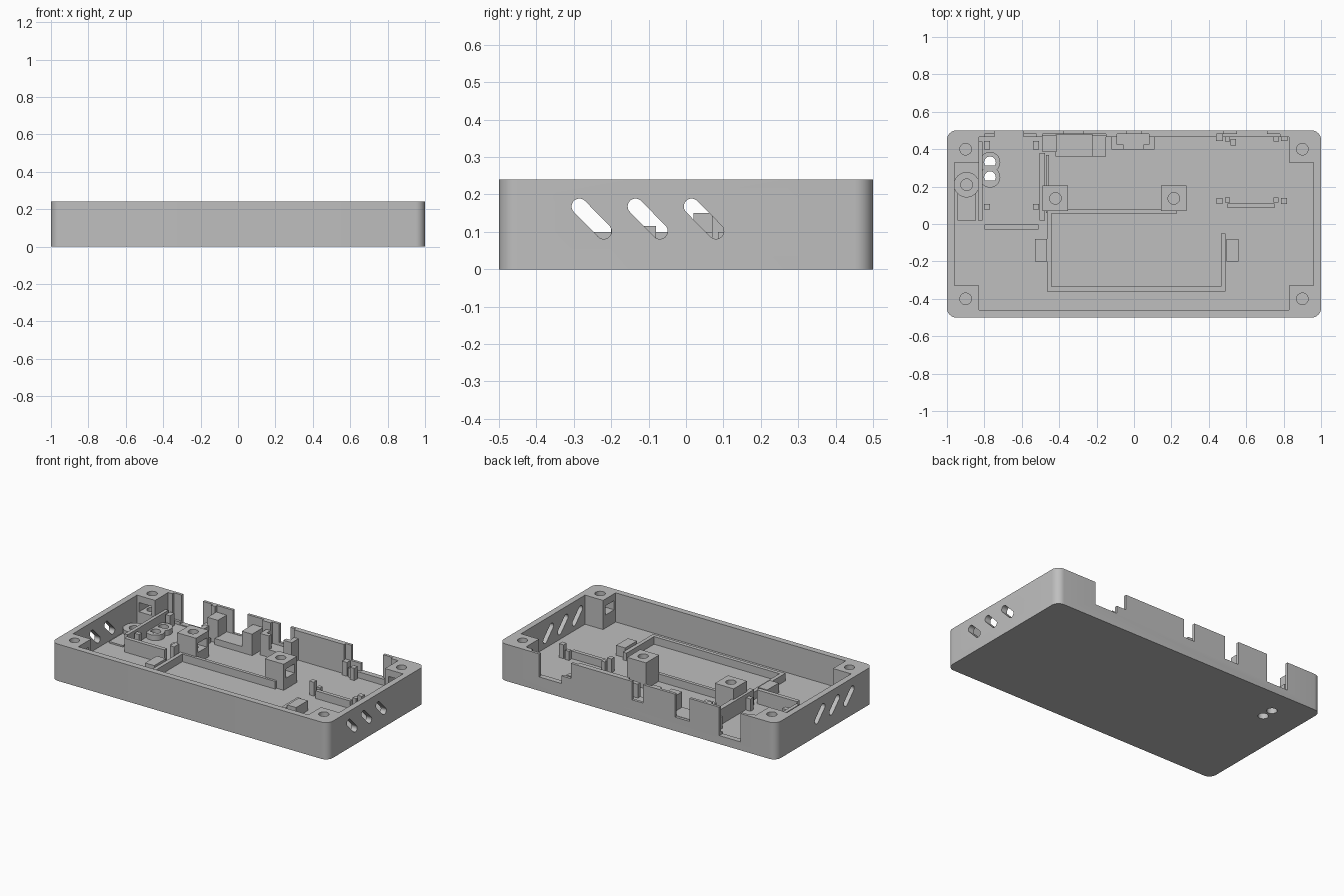
import bpy, bmesh, math
from mathutils import Matrix, Vector

if "Cube" in bpy.data.objects:
    bpy.data.objects.remove(bpy.data.objects["Cube"])

grey = bpy.data.materials.new("case grey")
grey.diffuse_color = (0.52, 0.52, 0.52, 1)
grey.use_nodes = True
grey.node_tree.nodes["Principled BSDF"].inputs["Base Color"].default_value = grey.diffuse_color
H, FLOOR = 0.24, 0.05


def finish(name, bm):
    bmesh.ops.recalc_face_normals(bm, faces=bm.faces)
    me = bpy.data.meshes.new(name)
    bm.to_mesh(me)
    bm.free()
    ob = bpy.data.objects.new(name, me)
    bpy.context.collection.objects.link(ob)
    me.materials.append(grey)
    return ob


def prism(name, pts, z0, z1):
    bm = bmesh.new()
    face = bm.faces.new([bm.verts.new((x, y, z0)) for x, y in pts])
    top = bmesh.ops.extrude_face_region(bm, geom=[face])["geom"]
    bmesh.ops.translate(bm, vec=(0, 0, z1 - z0),
                        verts=[v for v in top if isinstance(v, bmesh.types.BMVert)])
    return finish(name, bm)


def box(name, x0, x1, y0, y1, z1, z0=FLOOR - 0.01):
    return prism(name, [(x0, y0), (x1, y0), (x1, y1), (x0, y1)], z0, z1)


def disc(name, x, y, r, z0, z1, n=32):
    return prism(name, [(x + r * math.cos(2 * math.pi * i / n),
                         y + r * math.sin(2 * math.pi * i / n)) for i in range(n)], z0, z1)


def cut(ob, cutters):
    # Subtract each cutter, bake the result and drop the cutter
    for c in cutters:
        m = ob.modifiers.new("cut", "BOOLEAN")
        m.operation, m.solver, m.object = "DIFFERENCE", "EXACT", c
        dg = bpy.context.evaluated_depsgraph_get()
        me = bpy.data.meshes.new_from_object(ob.evaluated_get(dg))
        ob.modifiers.clear()
        ob.data = me
        bpy.data.objects.remove(c)
    return ob


def smooth(ob):
    bpy.ops.object.select_all(action="DESELECT")
    ob.select_set(True)
    bpy.context.view_layer.objects.active = ob
    bpy.ops.object.shade_smooth_by_angle(angle=math.radians(30))


def wall_slot(y):
    # Slanted vent slot running through both end walls
    a, b, r = Vector((y, 0.168)), Vector((y + 0.065, 0.102)), 0.021
    ang = math.atan2(b.y - a.y, b.x - a.x)
    pts = []
    for c, start in ((b, ang - math.pi / 2), (a, ang + math.pi / 2)):
        for i in range(13):
            t = start + math.pi * i / 12
            pts.append((c.x + r * math.cos(t), c.y + r * math.sin(t)))
    ob = prism("slot_cutter", pts, -1.2, 1.2)
    # local x -> y, local y -> z, local z -> x
    ob.data.transform(Matrix(((0, 0, 1, 0), (1, 0, 0, 0), (0, 1, 0, 0), (0, 0, 0, 1))))
    return ob


# Case shell with rounded upright corners
outline = []
for cx, cy, a0 in ((0.95, 0.45, 0), (-0.95, 0.45, 90), (-0.95, -0.45, 180), (0.95, -0.45, 270)):
    for i in range(9):
        t = math.radians(a0 + i * 90 / 8)
        outline.append((cx + 0.05 * math.cos(t), cy + 0.05 * math.sin(t)))
case = prism("case_shell", outline, 0, H)

# Cavity in plus shape, leaving four corner posts
cavity = [(-0.83, -0.46), (0.83, -0.46), (0.83, -0.33), (0.96, -0.33), (0.96, 0.33), (0.83, 0.33),
          (0.83, 0.465), (-0.83, 0.465), (-0.83, 0.33), (-0.96, 0.33), (-0.96, -0.33), (-0.83, -0.33)]
cutters = [prism("cavity_cutter", cavity, FLOOR, 0.4)]
cutters += [wall_slot(y) for y in (-0.285, -0.135, 0.015)]

# Connector openings in the back wall, then shallow recesses on its inside
for x0, x1, z in ((0.55, 0.71, 0.09), (0.48, 0.551, 0.14), (-0.04, 0.04, 0.12),
                  (-0.375, -0.27, 0.09), (-0.745, -0.59, 0.055)):
    cutters.append(box("opening_cutter", x0, x1, 0.44, 0.6, 0.4, z))
for x0, x1, z in ((-0.49, -0.15, 0.08), (-0.09, 0.08, 0.1), (0.44, 0.78, 0.09), (-0.8, -0.52, 0.07)):
    cutters.append(box("recess_cutter", x0, x1, 0.44, 0.482, 0.4, z))

# Screw holes and nut pockets in the corner posts
for sx in (-1, 1):
    for sy in (-1, 1):
        cutters.append(disc("screw_cutter", sx * 0.9, sy * 0.4, 0.031, 0.09, 0.4))
        if sy > 0:
            pocket = (sx * 0.9 - 0.045, sx * 0.9 + 0.045, 0.3, 0.445)
        else:
            pocket = (min(sx * 0.8, sx * 0.945), max(sx * 0.8, sx * 0.945), -0.445, -0.355)
        cutters.append(box("nut_cutter", *pocket, 0.195, 0.135))

# Two light holes through the floor
lights = ((-0.77, 0.33), (-0.77, 0.25))
for x, y in lights:
    cutters.append(disc("light_cutter", x, y, 0.031, -0.1, 0.2))
smooth(cut(case, cutters))

# Light hole collars
collars = [disc("light_collar", x, y, 0.055, FLOOR - 0.005, 0.085) for x, y in lights]
for ring in collars:
    cut(ring, [disc("collar_cutter", x, y, 0.031, -0.1, 0.2) for x, y in lights])
    smooth(ring)
for x, y in lights:
    box("light_ledge", x - 0.03, x + 0.03, y - 0.03, y - 0.017, 0.085)

# Round mount on a low pad beside the left wall
mount = disc("round_mount", -0.895, 0.21, 0.068, FLOOR - 0.005, 0.09)
smooth(cut(mount, [disc("mount_cutter", -0.895, 0.21, 0.031, 0.055, 0.3)]))
box("mount_pad", -0.945, -0.845, 0.02, 0.165, 0.06)

# Inner screw bosses with nut pockets
for x in (-0.42, 0.213):
    boss = box("screw_boss", x - 0.068, x + 0.068, 0.07, 0.205, 0.22)
    smooth(cut(boss, [disc("boss_cutter", x, 0.137, 0.031, 0.09, 0.4),
                      box("boss_nut_cutter", x - 0.045, x + 0.1, 0.092, 0.182, 0.18, 0.12)]))

# Battery tray walls and side clips
for x0, x1, y0, y1 in ((-0.465, 0.49, -0.36, -0.335), (-0.465, -0.44, -0.35, 0.07),
                       (0.465, 0.49, -0.35, -0.05), (-0.45, 0.23, 0.055, 0.077)):
    box("battery_tray_wall", x0, x1, y0, y1, 0.1)
for x0, x1 in ((-0.53, -0.464), (0.495, 0.56)):
    box("battery_clip", x0, x1, -0.2, -0.08, 0.115)

# Left board bay: side walls, front wall, corner pegs
box("board_side_wall", -0.833, -0.81, 0.02, 0.44, 0.14)
box("board_side_wall", -0.505, -0.475, 0.02, 0.38, 0.15)
box("board_front_wall", -0.8, -0.51, -0.03, -0.003, 0.14)
for x in (-0.785, -0.525):
    for y, s in ((0.42, 0.023), (0.092, 0.015)):
        box("board_peg", x - 0.016, x + 0.016, y - s, y + s, 0.13)

# Large connector cradle
box("connector_block", -0.49, -0.415, 0.385, 0.475, 0.2)
box("connector_block", -0.225, -0.15, 0.36, 0.475, 0.19)
box("connector_sill", -0.42, -0.22, 0.36, 0.478, 0.09)
box("connector_rail", -0.47, -0.455, 0.06, 0.37, 0.08)

# Small connector holder with stepped slot
holder = box("port_holder", -0.12, 0.11, 0.397, 0.47, 0.19)
cut(holder, [box("holder_cutter", -0.09, 0.08, 0.425, 0.6, 0.4, 0.1),
             box("holder_cutter", -0.055, 0.05, 0.3, 0.6, 0.4, 0.1)])

# Right board supports: pegs in mirrored pairs about the board centre
for s in (-1, 1):
    for dx, y, w, z in ((0.173, 0.122, 0.016, 0.14), (0.13, 0.128, 0.013, 0.11),
                        (0.173, 0.463, 0.018, 0.14), (0.13, 0.455, 0.014, 0.11)):
        x = 0.63 + s * dx
        box("board_support", x - w, x + w, y - w, y + w, z)
box("board_rest", 0.5, 0.75, 0.085, 0.11, 0.1)
box("board_stop", 0.515, 0.545, 0.42, 0.455, 0.13)
